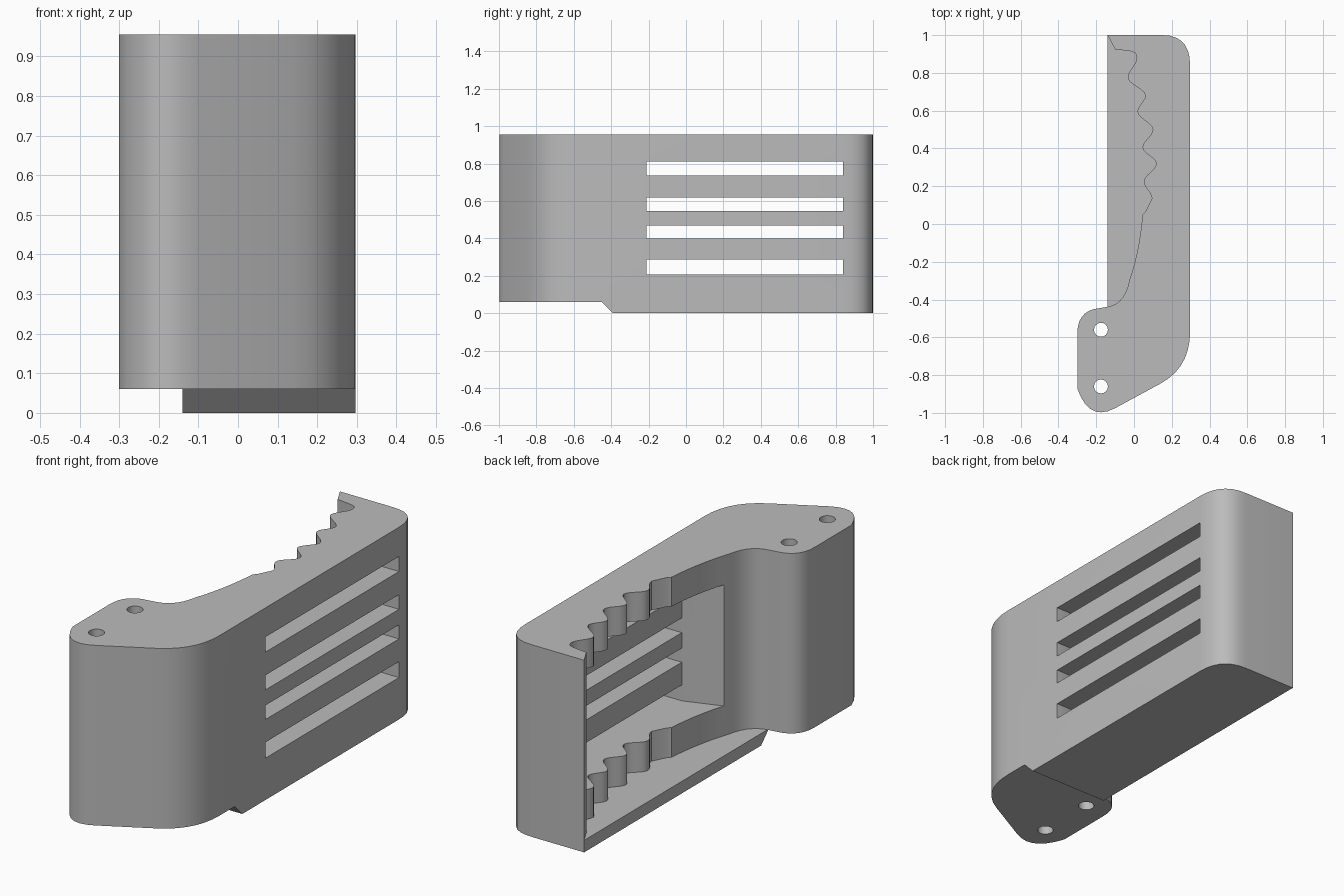
import bpy, bmesh, math
from mathutils import Vector

cube = bpy.data.objects.get("Cube")
if cube:
    bpy.data.objects.remove(cube, do_unlink=True)

grey = bpy.data.materials.new("plain grey")
grey.use_nodes = True
colour = (0.5, 0.5, 0.5, 1)
grey.diffuse_color = colour
grey.node_tree.nodes["Principled BSDF"].inputs["Base Color"].default_value = colour

BASE, STEP, TOP = 0, 0.06, 0.955
BACK, SIDE = 0.297, -0.14


def bend(start, control, end, steps=7):
    """Rounded corner as a quadratic curve."""
    a, b, c = Vector(start), Vector(control), Vector(end)
    ts = [i / steps for i in range(steps + 1)]
    return [a * (1 - t) ** 2 + b * 2 * t * (1 - t) + c * t * t for t in ts]


def wave(crests, steps=6):
    """Smooth ripple through alternating crests and hollows."""
    points = []
    for (x0, y0), (x1, y1) in zip(crests, crests[1:]):
        for i in range(steps):
            t = i / steps
            ease = (1 - math.cos(math.pi * t)) / 2
            points.append((x0 + (x1 - x0) * ease, y0 + (y1 - y0) * t))
    return points + [crests[-1]]


def prism(name, outline, low, high):
    """Extrude an outline straight up."""
    bm = bmesh.new()
    face = bm.faces.new([bm.verts.new((p[0], p[1], low)) for p in outline])
    grown = bmesh.ops.extrude_face_region(bm, geom=[face])["geom"]
    top = [v for v in grown if isinstance(v, bmesh.types.BMVert)]
    bmesh.ops.translate(bm, verts=top, vec=(0, 0, high - low))
    bmesh.ops.recalc_face_normals(bm, faces=bm.faces)
    mesh = bpy.data.meshes.new(name)
    bm.to_mesh(mesh)
    bm.free()
    mesh.materials.append(grey)
    obj = bpy.data.objects.new(name, mesh)
    bpy.context.collection.objects.link(obj)
    return obj


def combine(target, tool, operation):
    """Apply a boolean and drop the helper."""
    bpy.context.view_layer.objects.active = target
    mod = target.modifiers.new(operation, "BOOLEAN")
    mod.object, mod.operation, mod.solver = tool, operation, "EXACT"
    bpy.ops.object.modifier_apply(modifier=mod.name)
    bpy.data.objects.remove(tool, do_unlink=True)


# Grip outline: rounded back, bulging front end, rippled finger side
top_corner = bend((0.15, 1), (BACK, 1), (BACK, 0.84))
outline = [(SIDE, 1)] + top_corner
outline += bend((BACK, -0.57), (BACK, -0.76), (0.14, -0.845))
outline += bend((-0.10, -0.975), (-0.24, -1.05), (-0.3, -0.87))
outline += bend((-0.3, -0.58), (-0.3, -0.455), (-0.18, -0.445))
outline += bend((-0.15, -0.44), (-0.05, -0.43), (-0.025, -0.30))
outline += bend((-0.025, -0.30), (0.03, -0.14), (0.045, 0.05))[1:]
outline += [(0.06, 0.065)]
outline += wave([(0.095, 0.135), (0.052, 0.225), (0.118, 0.32),
                 (0.045, 0.405), (0.10, 0.50), (0.018, 0.595),
                 (0.06, 0.68), (-0.033, 0.775), (0.015, 0.88)])
outline += [(0.008, 0.905), (-0.02, 0.915), (-0.10, 0.925)]
grip = prism("grip_body", outline, STEP, TOP)

# Base plate with a sloped front edge
front = -0.45
plate = prism("base_plate", [(SIDE, 1)] + top_corner + [(BACK, front), (SIDE, front)],
              BASE, STEP)
for v in plate.data.vertices:
    if v.co.z < 0.01 and v.co.y < -0.4:
        v.co.y += 0.06
combine(grip, plate, "UNION")

# Pocket open on the finger side
near, far, floor, ceiling = -0.21, 0.84, 0.208, 0.81
pocket = prism("pocket_cutter", [(-0.3, -0.37), (0.17, near), (0.17, far), (-0.3, far)],
               floor, ceiling)
combine(grip, pocket, "DIFFERENCE")

# Four long slots through the back wall
for low, high in [(floor, 0.287), (0.40, 0.47), (0.547, 0.62), (0.735, ceiling)]:
    slot = prism("slot_cutter", [(0.1, near), (0.4, near), (0.4, far), (0.1, far)], low, high)
    combine(grip, slot, "DIFFERENCE")

# Two screw holes running the full height
for y in (-0.56, -0.86):
    ring = [(-0.175 + 0.037 * math.cos(a), y + 0.037 * math.sin(a))
            for a in (i * math.tau / 16 for i in range(16))]
    combine(grip, prism("hole_cutter", ring, -0.1, 1.1), "DIFFERENCE")

# Smooth curves, sharp edges
bpy.ops.object.select_all(action="DESELECT")
grip.select_set(True)
bpy.context.view_layer.objects.active = grip
bpy.ops.object.shade_smooth_by_angle(angle=math.radians(30))
